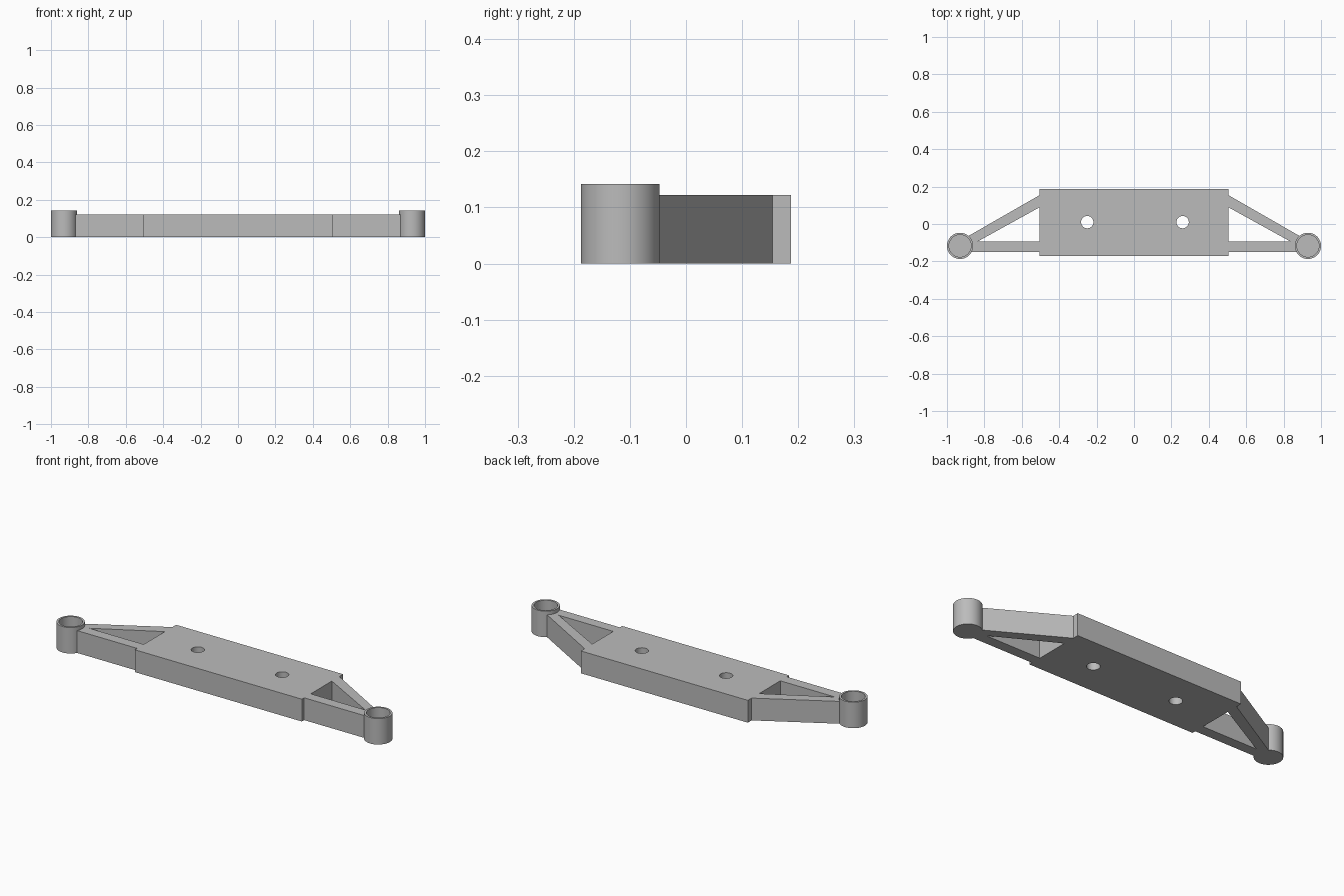
import bpy, bmesh, math

cube = bpy.data.objects.get("Cube")
if cube:
    bpy.data.objects.remove(cube, do_unlink=True)

GREY = (0.5, 0.5, 0.5, 1)
mat = bpy.data.materials.new("plain grey")
mat.use_nodes = True
mat.diffuse_color = GREY
mat.node_tree.nodes["Principled BSDF"].inputs["Base Color"].default_value = GREY

BODY_H, BOSS_H = 0.122, 0.142
BOSS_X, BOSS_Y, BOSS_R, BORE_R = 0.93, -0.117, 0.07, 0.059


def prism(name, outline, z0, z1):
    """Extrude a plan outline between two heights."""
    bm = bmesh.new()
    base = bm.faces.new([bm.verts.new((x, y, z0)) for x, y in outline])
    out = bmesh.ops.extrude_face_region(bm, geom=[base])
    tops = [v for v in out["geom"] if isinstance(v, bmesh.types.BMVert)]
    bmesh.ops.translate(bm, verts=tops, vec=(0, 0, z1 - z0))
    bmesh.ops.recalc_face_normals(bm, faces=bm.faces)
    me = bpy.data.meshes.new(name)
    bm.to_mesh(me)
    bm.free()
    me.materials.append(mat)
    ob = bpy.data.objects.new(name, me)
    bpy.context.collection.objects.link(ob)
    return ob


def circle(x, y, r, n=64):
    return [(x + r * math.cos(i * math.tau / n), y + r * math.sin(i * math.tau / n))
            for i in range(n)]


def cut(ob, outline, z0, z1):
    """Subtract an extruded outline from a part."""
    cutter = prism("cutter", outline, z0, z1)
    cutter.hide_render = True
    mod = ob.modifiers.new("cut", 'BOOLEAN')
    mod.operation, mod.solver, mod.object = 'DIFFERENCE', 'EXACT', cutter
    bpy.context.view_layer.objects.active = ob
    bpy.ops.object.modifier_apply(modifier=mod.name)
    bpy.data.objects.remove(cutter, do_unlink=True)


def smooth(ob):
    bpy.ops.object.select_all(action='DESELECT')
    ob.select_set(True)
    bpy.context.view_layer.objects.active = ob
    bpy.ops.object.shade_smooth_by_angle(angle=math.radians(30))


# Central block with two through holes
block = prism("center_block", [(-0.505, -0.17), (0.505, -0.17), (0.505, 0.187), (-0.505, 0.187)],
              0, BODY_H)
for x in (-0.25, 0.26):
    cut(block, circle(x, 0.01, 0.033, 48), -0.1, 0.3)
smooth(block)

# Open triangular arm: straight front bar plus slanted rear brace
ARM = [(0.5, -0.15), (0.93, -0.15), (0.93, -0.09), (0.866, -0.053),
       (0.5, 0.157), (0.5, 0.092), (0.835, -0.093), (0.5, -0.093)]

for side, s in (("left", 1), ("right", -1)):
    arm = prism(side + "_arm", [(s * x, y) for x, y in ARM], 0, BODY_H)
    cut(arm, circle(s * BOSS_X, BOSS_Y, 0.065), -0.1, 0.3)
    # Round cup at the arm tip, closed at the bottom
    cup = prism(side + "_end_cup", circle(s * BOSS_X, BOSS_Y, BOSS_R), 0, BOSS_H)
    cut(cup, circle(s * BOSS_X, BOSS_Y, BORE_R), 0.02, 0.3)
    smooth(cup)
